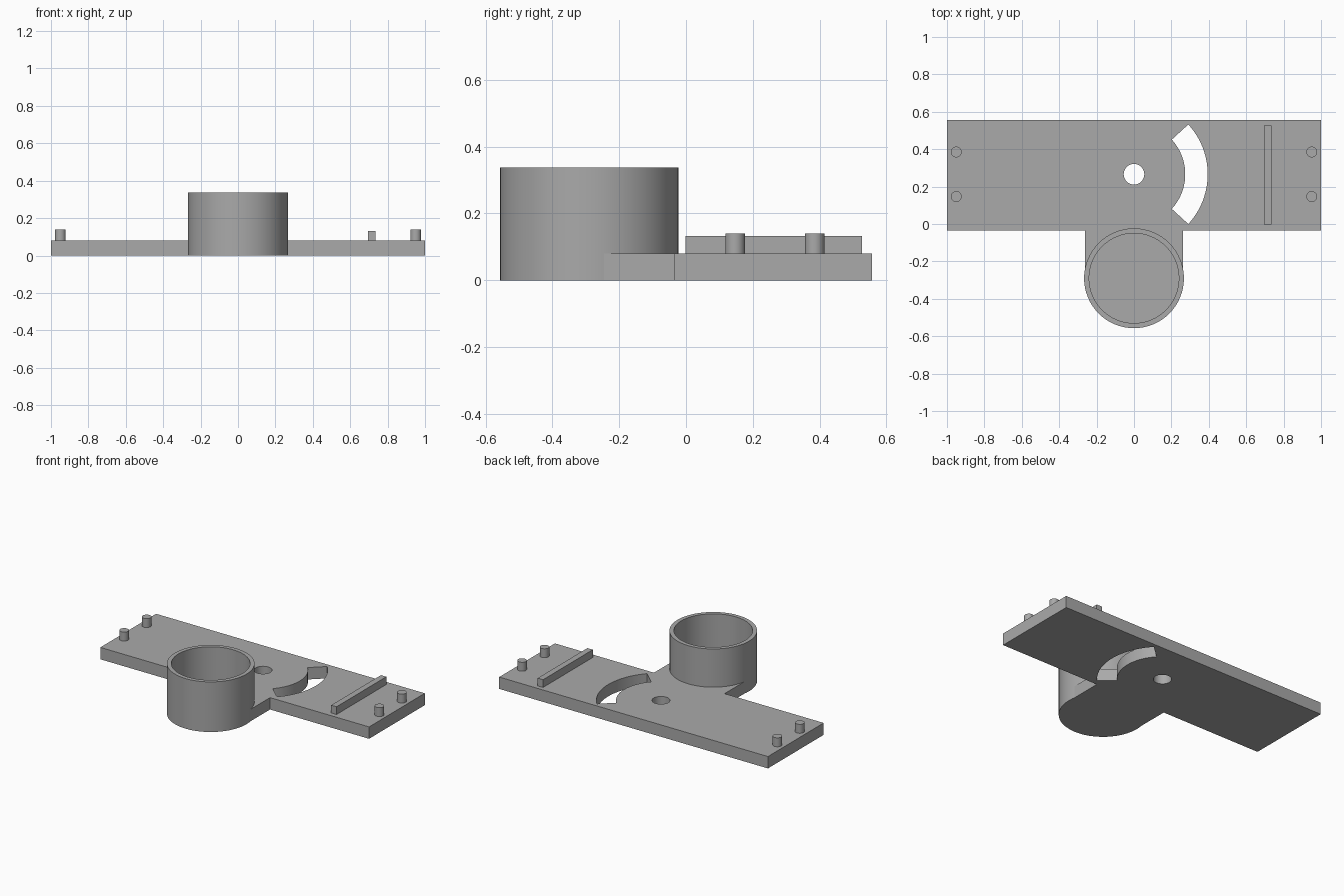
import bpy, bmesh
from math import cos, sin, pi, radians

if "Cube" in bpy.data.objects:
    bpy.data.objects.remove(bpy.data.objects["Cube"])

GREY = (0.4, 0.4, 0.4, 1)
mat = bpy.data.materials.new("plain grey")
mat.use_nodes = True
mat.diffuse_color = GREY
mat.node_tree.nodes["Principled BSDF"].inputs["Base Color"].default_value = GREY

THICK = 0.08
PIVOT = (0, 0.266)
CUP = (0, -0.29)
CUP_R = 0.267


def prism(name, outline, z0, z1):
    """Extrude a flat outline from z0 up to z1."""
    bm = bmesh.new()
    face = bm.faces.new([bm.verts.new((x, y, z0)) for x, y in outline])
    top = bmesh.ops.extrude_face_region(bm, geom=[face])
    verts = [v for v in top["geom"] if isinstance(v, bmesh.types.BMVert)]
    bmesh.ops.translate(bm, verts=verts, vec=(0, 0, z1 - z0))
    bmesh.ops.recalc_face_normals(bm, faces=bm.faces)
    mesh = bpy.data.meshes.new(name)
    bm.to_mesh(mesh)
    bm.free()
    mesh.materials.append(mat)
    obj = bpy.data.objects.new(name, mesh)
    bpy.context.collection.objects.link(obj)
    return obj


def arc(centre, r, start, end, n):
    return [(centre[0] + r * cos(start + (end - start) * i / n),
             centre[1] + r * sin(start + (end - start) * i / n)) for i in range(n + 1)]


def circle(centre, r, n=64):
    return arc(centre, r, 0, 2 * pi, n)[:-1]


def rect(x0, x1, y0, y1):
    return [(x0, y0), (x1, y0), (x1, y1), (x0, y1)]


def select_only(obj):
    bpy.ops.object.select_all(action="DESELECT")
    obj.select_set(True)
    bpy.context.view_layer.objects.active = obj


def cut(obj, cutter):
    select_only(obj)
    mod = obj.modifiers.new("cut", "BOOLEAN")
    mod.operation, mod.solver, mod.object = "DIFFERENCE", "EXACT", cutter
    bpy.ops.object.modifier_apply(modifier=mod.name)
    bpy.data.objects.remove(cutter)


def smooth(obj):
    select_only(obj)
    bpy.ops.object.shade_smooth_by_angle(angle=radians(30))


# T-shaped base plate with its neck running into the cup
front, back, neck = -0.035, 0.557, 0.263
half = [(neck, CUP[1]), (neck, front), (1, front), (1, back)]
plate = prism("base_plate", half + [(-x, y) for x, y in reversed(half)], 0, THICK)

# Pivot hole and curved slot around it
cut(plate, prism("pivot_cutter", circle(PIVOT, 0.055, 48), -0.1, 0.2))
swing = radians(42.5)
slot = arc(PIVOT, 0.394, -swing, swing, 24) + arc(PIVOT, 0.274, swing, -swing, 24)
cut(plate, prism("slot_cutter", slot, -0.1, 0.2))
cut(plate, prism("cup_cutter", circle(CUP, CUP_R), -0.1, 0.5))
smooth(plate)

# Round cup, hollow down to the plate level
cup = prism("cup", circle(CUP, CUP_R), 0, 0.337)
cut(cup, prism("bore_cutter", circle(CUP, 0.24), THICK, 0.5))
smooth(cup)

# Stop rib
prism("stop_rib", rect(0.695, 0.735, -0.002, 0.527), THICK, 0.132)

# Locating pegs at both ends
for side, x in (("left", 0.95), ("right", -0.95)):
    for place, y in (("front", 0.147), ("back", 0.385)):
        smooth(prism(f"peg_{place}_{side}", circle((x, y), 0.029, 32), THICK, 0.14))
